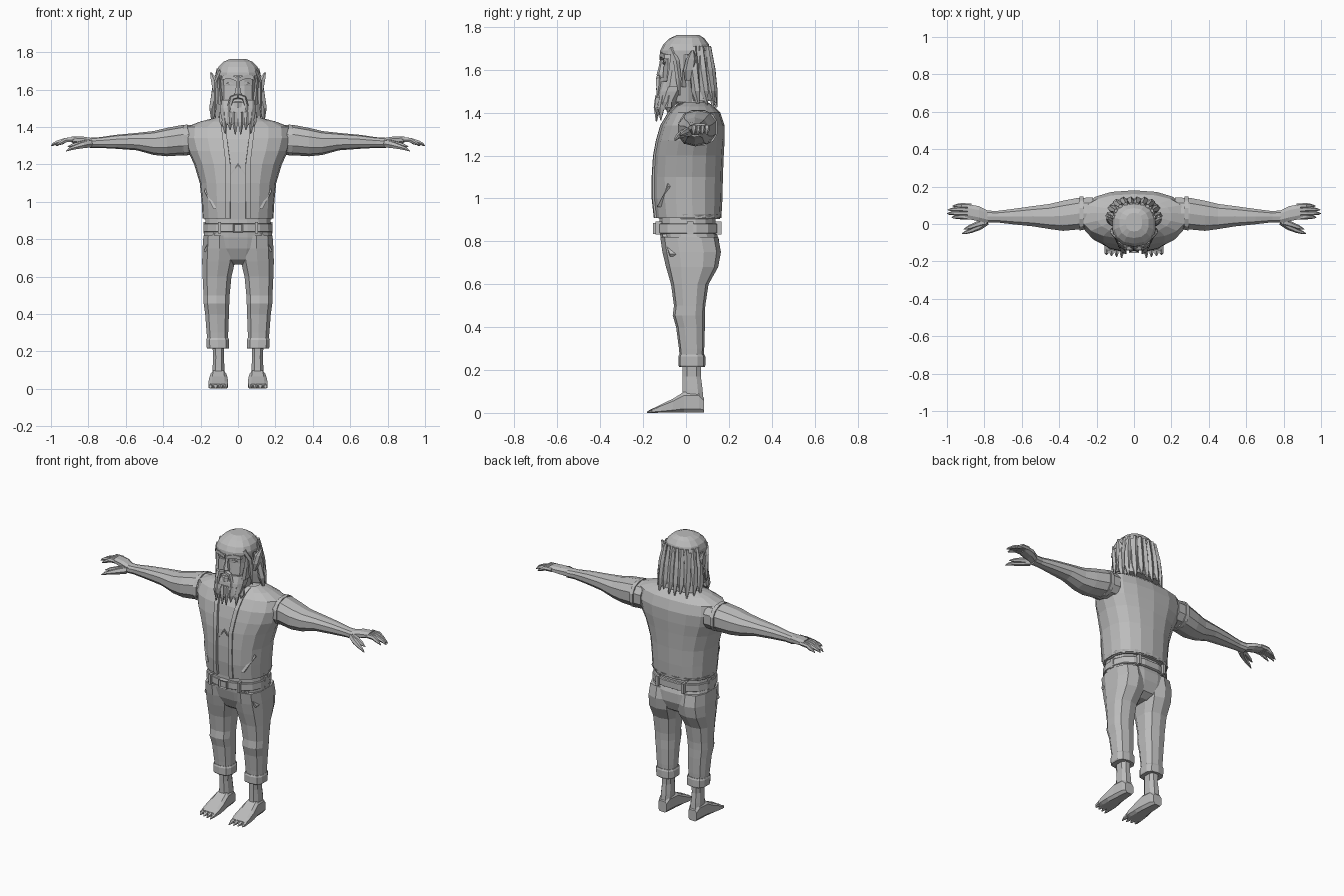
import bpy, bmesh, math
from mathutils import Vector

mat = bpy.data.materials.new("plain_grey")
mat.diffuse_color = (0.5, 0.5, 0.5, 1)


def finish(name, bm, mirror=False, thick=0):
    bmesh.ops.recalc_face_normals(bm, faces=bm.faces)
    me = bpy.data.meshes.new(name)
    bm.to_mesh(me)
    bm.free()
    me.materials.append(mat)
    ob = bpy.data.objects.new(name, me)
    bpy.context.collection.objects.link(ob)
    if thick:
        m = ob.modifiers.new("thickness", 'SOLIDIFY')
        m.thickness = thick
        m.offset = -1
    if mirror:
        m = ob.modifiers.new("mirror", 'MIRROR')
        m.use_clip = False
        m.use_mirror_merge = False
    return ob


def power(v, p):
    return math.copysign(abs(v) ** p, v)


def loft(name, axis, rings, n=10, p=0.8, mirror=False):
    """Rings are (position on axis, low, high, low, high) in the two other axes."""
    bm = bmesh.new()
    loops = []
    for a, u0, u1, v0, v1 in rings:
        loop = []
        for i in range(n):
            t = 2 * math.pi * (i + 0.5) / n
            u = (u0 + u1) / 2 + (u1 - u0) / 2 * power(math.cos(t), p)
            v = (v0 + v1) / 2 + (v1 - v0) / 2 * power(math.sin(t), p)
            loop.append(bm.verts.new({'x': (a, u, v), 'y': (u, a, v), 'z': (u, v, a)}[axis]))
        loops.append(loop)
    for r, s in zip(loops, loops[1:]):
        for i in range(n):
            j = (i + 1) % n
            bm.faces.new((r[i], r[j], s[j], s[i]))
    bm.faces.new(loops[0])
    bm.faces.new(loops[-1])
    return finish(name, bm, mirror)


def sym(rings):
    """Turn (z, half width, y0, y1) into centred rings."""
    return [(z, -w, w, a, b) for z, w, a, b in rings]


def lock(name, path, n=5, mirror=False):
    """Tapered strand through (x, y, z, radius) points."""
    bm = bmesh.new()
    loops = []
    for i, q in enumerate(path):
        c = Vector(q[:3])
        d = Vector(path[min(i + 1, len(path) - 1)][:3]) - Vector(path[max(i - 1, 0)][:3])
        rot = d.to_track_quat('Z', 'Y')
        loops.append([bm.verts.new(c + rot @ Vector((math.cos(k * math.tau / n), math.sin(k * math.tau / n), 0)) * q[3])
                      for k in range(n)])
    for r, s in zip(loops, loops[1:]):
        for i in range(n):
            j = (i + 1) % n
            bm.faces.new((r[i], r[j], s[j], s[i]))
    bm.faces.new(loops[0])
    bm.faces.new(loops[-1])
    return finish(name, bm, mirror)


def plate(name, pts, depth, mirror=False):
    """Outline of (x, y, z) points, pushed back along y."""
    bm = bmesh.new()
    f = bm.faces.new([bm.verts.new(q) for q in pts])
    ext = bmesh.ops.extrude_face_region(bm, geom=[f])
    bmesh.ops.translate(bm, vec=(0, depth, 0), verts=[g for g in ext['geom'] if isinstance(g, bmesh.types.BMVert)])
    return finish(name, bm, mirror)


# Torso and open vest share one set of sections
BODY = [(0.91, .19, -.145, .165), (1.0, .195, -.155, .17), (1.1, .205, -.155, .172), (1.2, .235, -.148, .176),
        (1.27, .268, -.135, .18), (1.34, .287, -.115, .18), (1.40, .278, -.08, .16), (1.43, .20, -.05, .13),
        (1.45, .12, -.025, .10)]
loft("bare_torso", 'z', sym([(z - .004, w - .016, a + .014, b - .012) for z, w, a, b in BODY]), 16, .85)


def vest_strip(name, x0, x1, out, n, thick):
    bm = bmesh.new()
    loops = []
    for k, (z, w, a, b) in enumerate(BODY):
        g = .03 * max(0, (z - 1.2) / .25)
        t0 = -math.acos(min(.95, ((x0 + g) / w)) ** (1 / .85))
        t1 = -math.acos(min(.97, ((x1 + g) / w)) ** (1 / .85)) if x1 else math.pi / 2
        loop = []
        for i in range(n + 1):
            t = t0 + (t1 - t0) * i / n
            x = (w + out) * power(max(0, math.cos(t)), .85)
            y = (a + b) / 2 + ((b - a) / 2 + out) * power(math.sin(t), .85)
            loop.append(bm.verts.new((x, y, z)))
        loops.append(loop)
    for r, s in zip(loops, loops[1:]):
        for i in range(n):
            bm.faces.new((r[i], r[i + 1], s[i + 1], s[i]))
    return finish(name, bm, True, thick)


vest_strip("vest", .045, None, 0, 8, .012)
vest_strip("vest_front_trim", .04, .064, .007, 1, .012)
loft("armhole_trim", 'x', [(.27, -.035, .15, 1.245, 1.415), (.292, -.037, .15, 1.245, 1.413)], 12, .85, True)
loft("vest_hem", 'z', [(.905, -.18, .18, -.12, .16), (.925, -.192, .192, -.12, .167)], 16, .85)
plate("vest_pocket", [(.115, -.135, .965), (.175, -.085, 1.07), (.18, -.085, 1.055), (.13, -.135, .96)], .03, True)
plate("chest_line", [(-.04, -.138, 1.14), (0, -.142, 1.195), (.04, -.138, 1.14), (.04, -.138, 1.15),
                     (0, -.142, 1.205), (-.04, -.138, 1.15)], .008)

# Arms
loft("arm", 'x', [(.22, -.03, .145, 1.25, 1.41), (.30, -.033, .143, 1.248, 1.41), (.38, -.04, .128, 1.243, 1.395),
                  (.45, -.03, .11, 1.25, 1.378), (.54, -.015, .098, 1.275, 1.368), (.65, -.003, .082, 1.283, 1.358),
                  (.74, .008, .07, 1.288, 1.345), (.79, .006, .075, 1.287, 1.342)], 10, .85, True)
# Hands with pointed nails
loft("palm", 'x', [(.78, .005, .072, 1.292, 1.342), (.83, .012, .098, 1.305, 1.35), (.89, .025, .108, 1.315, 1.35)],
     8, .8, True)
for i, tip in enumerate((.975, 1.0, .995, .97)):
    y = .036 + i * .02
    lock("finger_%d" % (i + 1), [(.87, y, 1.332, .013), (.92, y + .002, 1.33, .014), (tip - .03, y + .002, 1.316, .011),
                                 (tip - .012, y, 1.308, .007), (tip, y, 1.298, .002)], 6, True)
lock("thumb", [(.79, .015, 1.31, .022), (.83, -.015, 1.303, .019), (.87, -.035, 1.292, .013),
               (.90, -.045, 1.282, .009), (.92, -.052, 1.27, .002)], 6, True)
lock("lower_finger", [(.80, .01, 1.315, .02), (.84, -.003, 1.31, .016), (.88, -.018, 1.302, .012),
                      (.91, -.028, 1.295, .002)], 6, True)

# Trousers
loft("pelvis", 'z', sym([(.665, .055, -.04, .09), (.69, .13, -.075, .13), (.75, .18, -.105, .155),
                         (.81, .187, -.12, .155), (.85, .182, -.125, .14), (.915, .175, -.125, .14)]), 16, .8)
loft("trouser_leg", 'z', [(.22, .055, .162, -.025, .08), (.30, .05, .17, -.033, .085), (.40, .046, .178, -.046, .088),
                          (.455, .044, .186, -.062, .088), (.50, .042, .187, -.056, .09), (.60, .032, .192, -.07, .105),
                          (.68, .012, .195, -.093, .15), (.75, .006, .193, -.11, .163), (.82, .01, .188, -.12, .15)],
     10, .75, True)
loft("trouser_cuff", 'z', [(.215, .048, .166, -.032, .088), (.222, .045, .17, -.036, .09), (.262, .045, .172, -.036, .09),
                           (.272, .05, .168, -.032, .086)], 10, .7, True)
plate("hip_pocket", [(.12, -.112, .83), (.175, -.075, .73), (.182, -.075, .74), (.13, -.112, .835)], .05, True)

# Belt, buckle and belt loops
loft("belt", 'z', sym([(.837, .184, -.138, .155), (.84, .188, -.142, .16), (.88, .186, -.142, .16),
                       (.884, .182, -.138, .155)]), 16, .8)


def frame(name, cx, cy, cz, w, d, h, mirror=False):
    bm = bmesh.new()
    bmesh.ops.create_cube(bm, size=1)
    for v in bm.verts:
        v.co = (cx + v.co.x * w, cy + v.co.y * d, cz + v.co.z * h)
    return bm


bm = frame("buckle", 0, -.143, .86, .054, .022, .05)
front = [f for f in bm.faces if f.normal.y < -.9 or f.calc_center_median().y < -.15]
bmesh.ops.inset_region(bm, faces=front, thickness=.01, depth=-.006)
finish("buckle", bm)
for x, y in ((.10, -.128), (.177, .02), (.09, .15)):
    finish("belt_loop", frame("loop", x, y, .862, .016, .03, .062), True)

# Bare feet
loft("ankle", 'z', [(.05, .068, .14, -.02, .085), (.11, .07, .138, -.018, .08), (.17, .074, .134, -.018, .072),
                    (.25, .07, .14, -.02, .074)], 8, .75, True)
loft("foot", 'y', [(.085, .075, .135, 0, .07), (.06, .068, .142, 0, .10), (-.01, .06, .148, 0, .10),
                   (-.06, .053, .157, 0, .068), (-.11, .05, .16, 0, .043), (-.145, .055, .158, 0, .026)], 8, .5, True)
for i in range(4):
    x = .066 + i * .027
    tip = -.183 + i * .006
    loft("toe_%d" % (i + 1), 'y', [(-.13, x - .013, x + .013, 0, .03), (-.158, x - .011, x + .011, 0, .02),
                                   (tip, x - .003, x + .003, 0, .006)], 6, .8, True)

# Head and face
loft("neck", 'z', sym([(1.38, .075, -.04, .10), (1.52, .07, -.05, .08)]), 10)
loft("face", 'z', sym([(1.45, .08, -.085, .06), (1.55, .098, -.112, .07), (1.62, .10, -.106, .08),
                       (1.655, .104, -.108, .09), (1.70, .105, -.108, .09)]), 12, .8)
loft("nose", 'z', [(1.562, -.018, .018, -.13, -.09), (1.578, -.02, .02, -.137, -.09), (1.62, -.011, .011, -.126, -.09),
                   (1.67, -.014, .014, -.118, -.09)], 6, .8)
plate("brow", [(.008, -.124, 1.645), (.05, -.12, 1.66), (.088, -.10, 1.65), (.085, -.10, 1.672),
               (.05, -.12, 1.68), (.008, -.124, 1.665)], .03, True)
plate("eye", [(.022, -.109, 1.632), (.045, -.107, 1.626), (.065, -.102, 1.634), (.045, -.107, 1.642)], .008, True)
loft("ear", 'z', [(1.55, .10, .117, -.005, .025), (1.60, .10, .138, -.012, .045), (1.65, .108, .147, 0, .05),
                  (1.69, .138, .15, .025, .037)], 6, .8, True)

# Beard and moustache
loft("beard", 'z', sym([(1.415, .078, -.143, -.07), (1.45, .092, -.139, -.035), (1.50, .10, -.132, .0),
                        (1.545, .10, -.118, .02)]), 12, .75)
loft("sideburn", 'z', [(1.52, .075, .106, -.095, .0), (1.60, .088, .109, -.08, .0), (1.68, .095, .112, -.07, .0)],
     6, .7, True)
lock("moustache", [(.004, -.126, 1.565, .013), (.032, -.128, 1.555, .014), (.046, -.128, 1.51, .011),
                   (.05, -.134, 1.465, .003)], 5, True)
loft("lower_lip", 'z', sym([(1.505, .02, -.14, -.1), (1.53, .026, -.137, -.1), (1.535, .02, -.13, -.1)]), 6)
for x, y, z in ((.014, -.138, 1.36), (.042, -.134, 1.385), (.068, -.118, 1.365), (.08, -.085, 1.40)):
    lock("beard_lock", [(x * 1.05, y + .008, 1.48, .014), (x * 1.05, y + .004, 1.425, .017), (x, y, z, .003)], 5, True)

# Hair cap, long back hair and separate strands
loft("hair_cap", 'z', sym([(1.672, .117, -.122, .112), (1.69, .118, -.12, .114), (1.72, .107, -.105, .106),
                           (1.748, .08, -.075, .085), (1.763, .045, -.04, .06)]), 14, .85)
loft("back_hair", 'z', sym([(1.455, .125, .03, .138), (1.52, .125, .015, .126), (1.60, .117, .0, .116),
                            (1.69, .112, -.03, .11)]), 12, .7)
for x, y, z in ((.018, .128, 1.425), (.055, .127, 1.445), (.09, .115, 1.42), (.118, .085, 1.435), (.13, .045, 1.425)):
    lock("hair_strand", [(x * .8, y * .82, 1.71, .012), (x * .94, y * .92, 1.60, .02), (x * 1.03, y, 1.50, .02),
                         (x * 1.06, y + .014, z, .004)], 5, True)
lock("front_lock", [(.09, -.07, 1.70, .014), (.113, -.045, 1.64, .015), (.115, -.035, 1.56, .014),
                    (.122, -.03, 1.48, .004)], 5, True)
